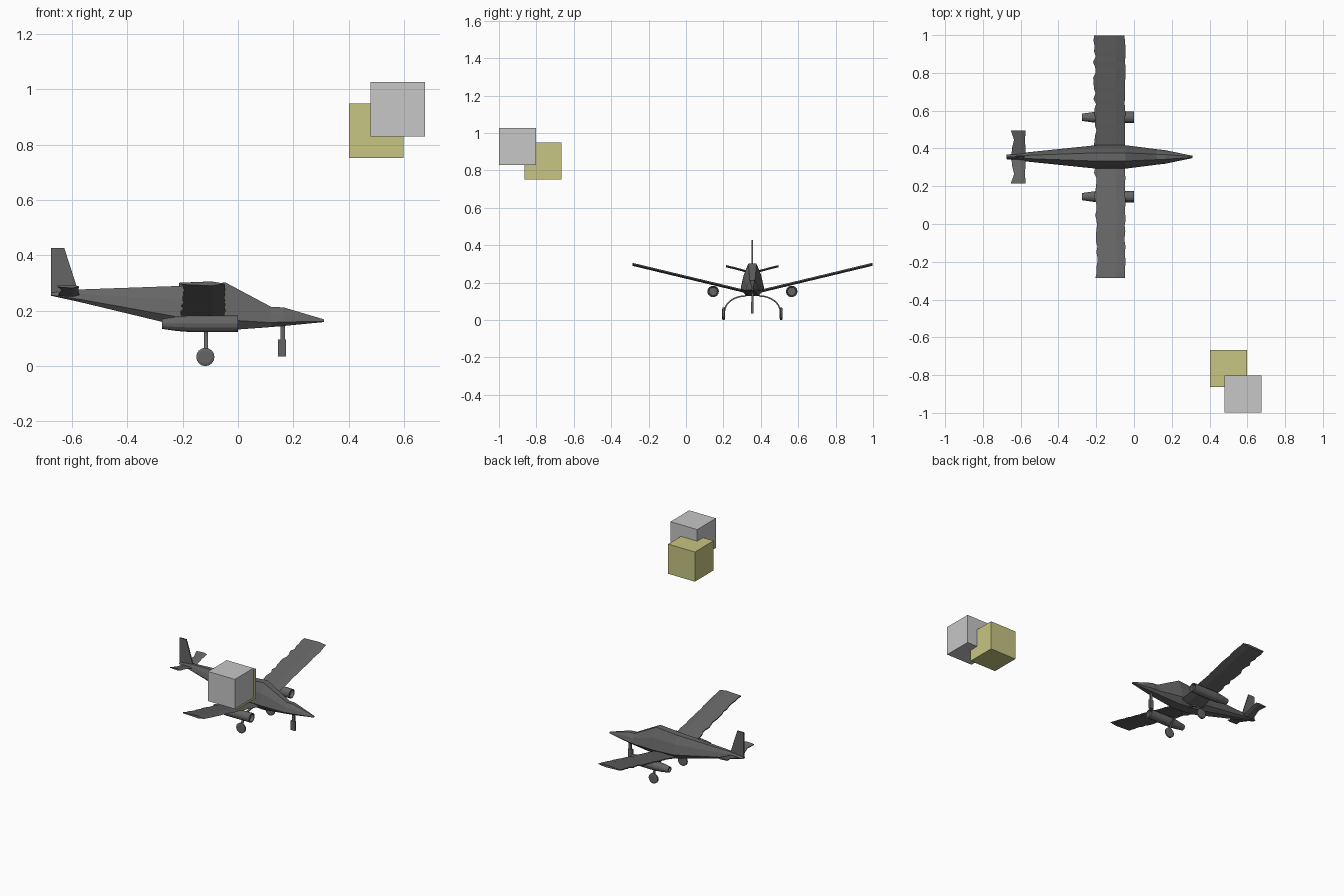
import bpy, bmesh, math, random
from mathutils import Vector

random.seed(4)
MID = 0.355  # centre line of the aircraft, which points along +x

cube = bpy.data.objects.get("Cube")
if cube:
    bpy.data.objects.remove(cube, do_unlink=True)


def material(name, rgb):
    m = bpy.data.materials.new(name)
    m.use_nodes = True
    m.diffuse_color = (*rgb, 1)
    m.node_tree.nodes["Principled BSDF"].inputs["Base Color"].default_value = (*rgb, 1)
    return m


DARK = material("dark grey", (0.13, 0.13, 0.13))
GREY = material("light grey", (0.57, 0.57, 0.57))
OLIVE = material("pale olive", (0.57, 0.56, 0.23))


def finish(bm, name, mat):
    bmesh.ops.recalc_face_normals(bm, faces=bm.faces)
    me = bpy.data.meshes.new(name)
    bm.to_mesh(me)
    bm.free()
    me.materials.append(mat)
    ob = bpy.data.objects.new(name, me)
    bpy.context.collection.objects.link(ob)
    return ob


def loft(name, rings, mat=DARK):
    """Skin a row of equal closed rings and cap both ends."""
    bm = bmesh.new()
    rows = [[bm.verts.new(p) for p in ring] for ring in rings]
    n = len(rows[0])
    for a, b in zip(rows, rows[1:]):
        for i in range(n):
            j = (i + 1) % n
            bm.faces.new((a[i], a[j], b[j], b[i]))
    bm.faces.new(rows[0])
    bm.faces.new(rows[-1])
    return finish(bm, name, mat)


def box(name, centre, size, mat):
    bm = bmesh.new()
    bmesh.ops.create_cube(bm, size=1)
    bmesh.ops.scale(bm, vec=size, verts=bm.verts)
    bmesh.ops.translate(bm, vec=centre, verts=bm.verts)
    return finish(bm, name, mat)


def slab(name, stations, half):
    """Thin lifting surface: stations of (offset y, z, front x, rear x)."""
    rings = []
    for y, z, front, rear in stations:
        crest = front + (rear - front) * 0.3
        rings.append([(front, y, z), (crest, y, z + half),
                      (rear, y, z + half * 0.4), (rear, y, z - half * 0.4),
                      (crest, y, z - half)])
    return loft(name, rings)


# Fuselage: x, bottom z, top z, widest half-width
sections = [(0.31, 0.162, 0.172, 0.006), (0.165, 0.148, 0.215, 0.036),
            (0.12, 0.144, 0.217, 0.041), (-0.045, 0.132, 0.305, 0.062),
            (-0.20, 0.145, 0.293, 0.062), (-0.57, 0.234, 0.28, 0.024),
            (-0.675, 0.257, 0.268, 0.012)]
outline = [(0.55, 0), (1, 0.22), (0.75, 0.65), (0.35, 1)]
rings = []
for x, low, high, w in sections:
    right = [(x, MID + w * u, low + (high - low) * v) for u, v in outline]
    left = [(x, MID - w * u, low + (high - low) * v) for u, v in reversed(outline)]
    rings.append(right + left)
loft("fuselage", rings)

# Tail fin: thin upright plate
fin = [(-0.57, 0.25), (-0.628, 0.43), (-0.675, 0.43), (-0.675, 0.26)]
loft("tail_fin", [[(x, MID + t, z) for x, z in fin] for t in (-0.004, 0.004)])

for side, label in ((-1, "front"), (1, "back")):
    # Wing with dihedral and a ragged trailing edge
    stations = []
    steps = 22
    for i in range(steps + 1):
        t = i / steps
        off = 0.03 + 0.612 * t
        rear = -0.205 + random.uniform(-0.008, 0.008) - 0.006 * side * t
        front = -0.047 + random.uniform(-0.003, 0.003)
        stations.append((MID + side * off, 0.154 + 0.147 * t, front, rear))
    slab(label + "_wing", stations, 0.008)

    # Tailplane
    tail = [(0, 0.255, -0.572, -0.65), (0.05, 0.268, -0.575, -0.645),
            (0.09, 0.279, -0.577, -0.635), (0.14, 0.291, -0.574, -0.652)]
    slab(label + "_tailplane",
         [(MID + side * o, z, f, r) for o, z, f, r in tail], 0.006)

    # Engine nacelle with a recessed intake and tapered exhaust
    profile = [(-0.02, 0.022), (0, 0.024), (0, 0.030), (-0.17, 0.031),
               (-0.22, 0.027), (-0.275, 0.019), (-0.275, 0.014), (-0.26, 0.013)]
    rings = []
    for x, r in profile:
        ring = []
        for k in range(14):
            a = math.tau * k / 14
            ring.append((x, MID + side * 0.21 + r * math.cos(a),
                         0.156 + r * math.sin(a)))
        rings.append(ring)
    loft(label + "_nacelle", rings)

    # Arched main gear leg
    rings = []
    for i in range(9):
        a = math.pi / 2 * i / 8
        out = Vector((0, math.sin(a) * side, math.cos(a)))
        mid = Vector((-0.115, MID + side * (0.035 + 0.115 * math.sin(a)),
                      0.045 + 0.087 * math.cos(a)))
        hx = Vector((0.007, 0, 0))
        ho = out * 0.004
        rings.append([mid + hx + ho, mid - hx + ho, mid - hx - ho, mid + hx - ho])
    loft(label + "_gear_leg", rings)

    # Main wheel
    rings = []
    for d, r in ((-0.008, 0.024), (-0.005, 0.033), (0.005, 0.033), (0.008, 0.024)):
        rings.append([(-0.118 + r * math.cos(math.tau * k / 16),
                       MID + side * 0.154 + d,
                       0.036 + r * math.sin(math.tau * k / 16)) for k in range(16)])
    loft(label + "_main_wheel", rings)

# Nose gear strut and fork plate
box("nose_gear_strut", (0.162, MID, 0.115), (0.016, 0.010, 0.08), DARK)
box("nose_gear_foot", (0.159, MID, 0.068), (0.03, 0.014, 0.062), DARK)

# Two floating blocks
box("grey_block", (0.577, -0.9, 0.931), (0.197, 0.197, 0.197), GREY)
box("olive_block", (0.5, -0.765, 0.854), (0.197, 0.197, 0.197), OLIVE)

# Everything stays flat shaded; ground the wheels exactly at zero
lowest = min(v.co.z for o in bpy.context.collection.objects
             if o.type == 'MESH' for v in o.data.vertices)
for o in bpy.context.collection.objects:
    if o.type == 'MESH':
        for v in o.data.vertices:
            v.co.z -= lowest
